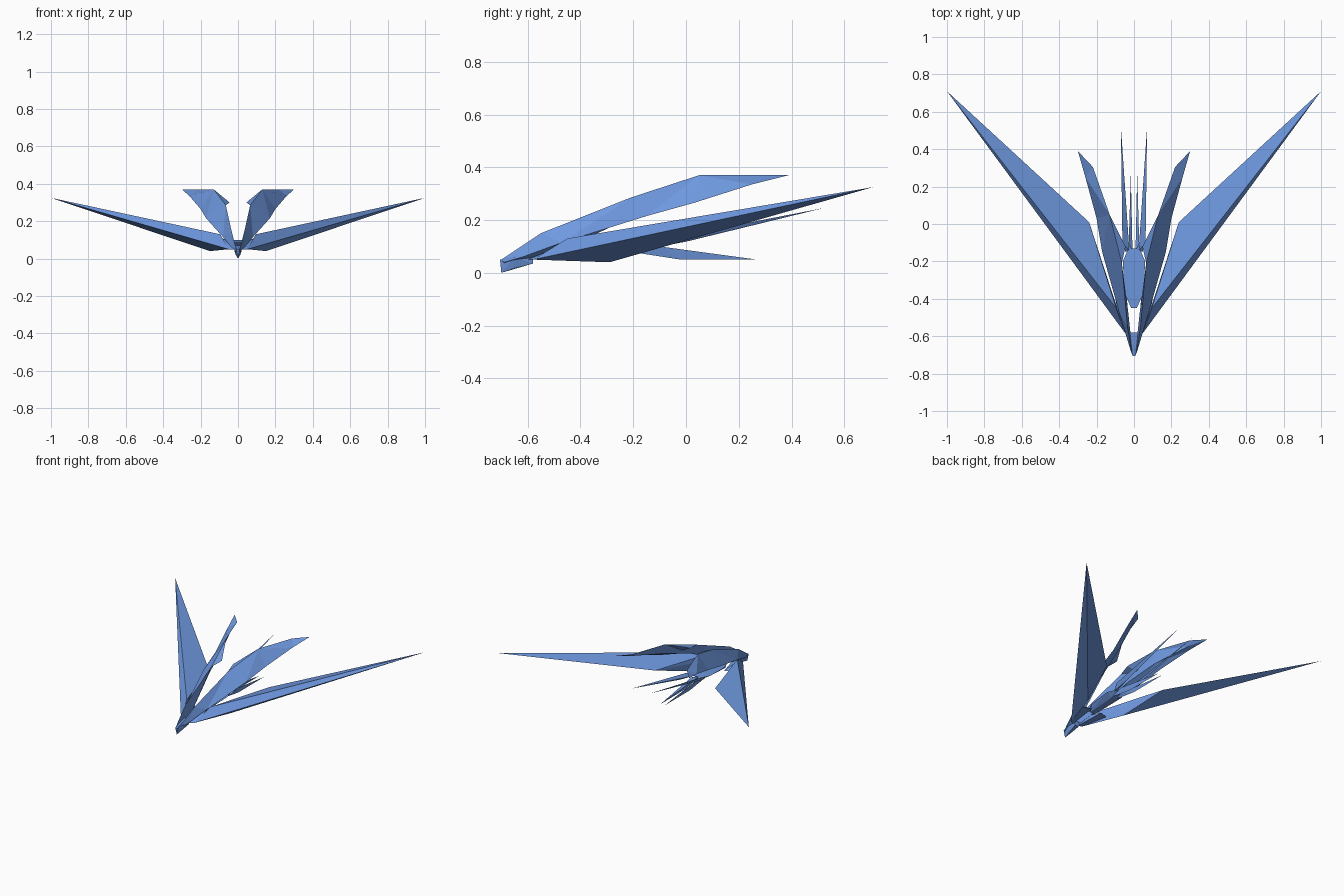
import bpy, bmesh

mat = bpy.data.materials.new("blue")
mat.diffuse_color = (0.16, 0.32, 0.75, 1)


def finish(name, bm):
    bmesh.ops.recalc_face_normals(bm, faces=bm.faces)
    me = bpy.data.meshes.new(name)
    bm.to_mesh(me)
    bm.free()
    me.materials.append(mat)
    ob = bpy.data.objects.new(name, me)
    bpy.context.collection.objects.link(ob)
    return ob


def mirror(ob):
    m = ob.modifiers.new("mirror", 'MIRROR')
    m.use_mirror_merge = False


def hull(name, pts, both=True):
    """Faceted solid around a few corner points."""
    bm = bmesh.new()
    for p in pts:
        bm.verts.new(p)
    res = bmesh.ops.convex_hull(bm, input=bm.verts)
    bmesh.ops.delete(bm, geom=list({v for v in res["geom_interior"]
                     if isinstance(v, bmesh.types.BMVert)}), context='VERTS')
    ob = finish(name, bm)
    if both:
        mirror(ob)
    return ob


def loft(name, sections, tip):
    """Skin through triangular sections, closing in a point."""
    bm = bmesh.new()
    rings = [[bm.verts.new(p) for p in s] for s in sections]
    bm.faces.new(rings[0])
    for a, b in zip(rings, rings[1:]):
        for i in range(3):
            j = (i + 1) % 3
            bm.faces.new((a[i], a[j], b[j], b[i]))
    t = bm.verts.new(tip)
    for i in range(3):
        bm.faces.new((rings[-1][i], rings[-1][(i + 1) % 3], t))
    bmesh.ops.triangulate(bm, faces=bm.faces)
    ob = finish(name, bm)
    mirror(ob)


# long swept outer wings
hull("outer_wing", [(0.05, -0.58, 0.05), (0.08, -0.48, 0.08), (0.095, -0.45, 0.13),
                    (0.15, -0.29, 0.04), (0.24, 0.01, 0.135), (1.0, 0.71, 0.325)])

# raised inner wings: ridge, outer edge, underside at each station
loft("raised_wing", [
    [(0.008, -0.70, 0.05), (0.014, -0.69, 0.04), (0.006, -0.69, 0.035)],
    [(0.02, -0.64, 0.09), (0.035, -0.62, 0.06), (0.015, -0.62, 0.05)],
    [(0.035, -0.55, 0.15), (0.08, -0.47, 0.115), (0.03, -0.48, 0.08)],
    [(0.065, -0.21, 0.285), (0.17, -0.15, 0.215), (0.10, -0.18, 0.225)],
    [(0.13, 0.05, 0.37), (0.20, 0.03, 0.265), (0.15, 0.03, 0.29)],
    [(0.22, 0.305, 0.37), (0.26, 0.25, 0.335), (0.235, 0.28, 0.345)],
], (0.30, 0.39, 0.37))

# inward spur on the raised wing
hull("wing_spur", [(0.065, -0.21, 0.285), (0.045, -0.12, 0.30),
                   (0.13, 0.05, 0.37), (0.12, -0.10, 0.27)])

# flat back plate between the wings
s = (-1, 1)
hull("body", [(k * x, y, z) for k in s for x, y, z in
              [(0.015, -0.45, 0.085), (0.05, -0.37, 0.09), (0.06, -0.20, 0.10),
               (0.03, -0.13, 0.10), (0.02, -0.42, 0.06), (0.02, -0.20, 0.075)]], False)

# shoulder joining wing root to body
hull("shoulder", [(0.02, -0.60, 0.05), (0.05, -0.58, 0.05), (0.09, -0.46, 0.11),
                  (0.03, -0.50, 0.09), (0.04, -0.38, 0.06), (0.10, -0.40, 0.06)])

# head with downward beak
hull("head", [(k * x, y, z) for k in s for x, y, z in
              [(0.0, -0.70, 0.0), (0.008, -0.705, 0.05), (0.025, -0.65, 0.06),
               (0.02, -0.58, 0.07), (0.015, -0.58, 0.035), (0.012, -0.65, 0.02)]], False)

# tail feathers
hull("upper_tail_feather", [(0.025, -0.14, 0.10), (0.062, -0.10, 0.125),
                            (0.045, 0.0, 0.118), (0.045, -0.15, 0.09), (0.07, 0.52, 0.245)])
hull("lower_tail_feather", [(0.008, -0.15, 0.09), (0.028, -0.10, 0.10),
                            (0.02, -0.20, 0.078), (0.018, -0.02, 0.05), (0.017, 0.27, 0.05)])
